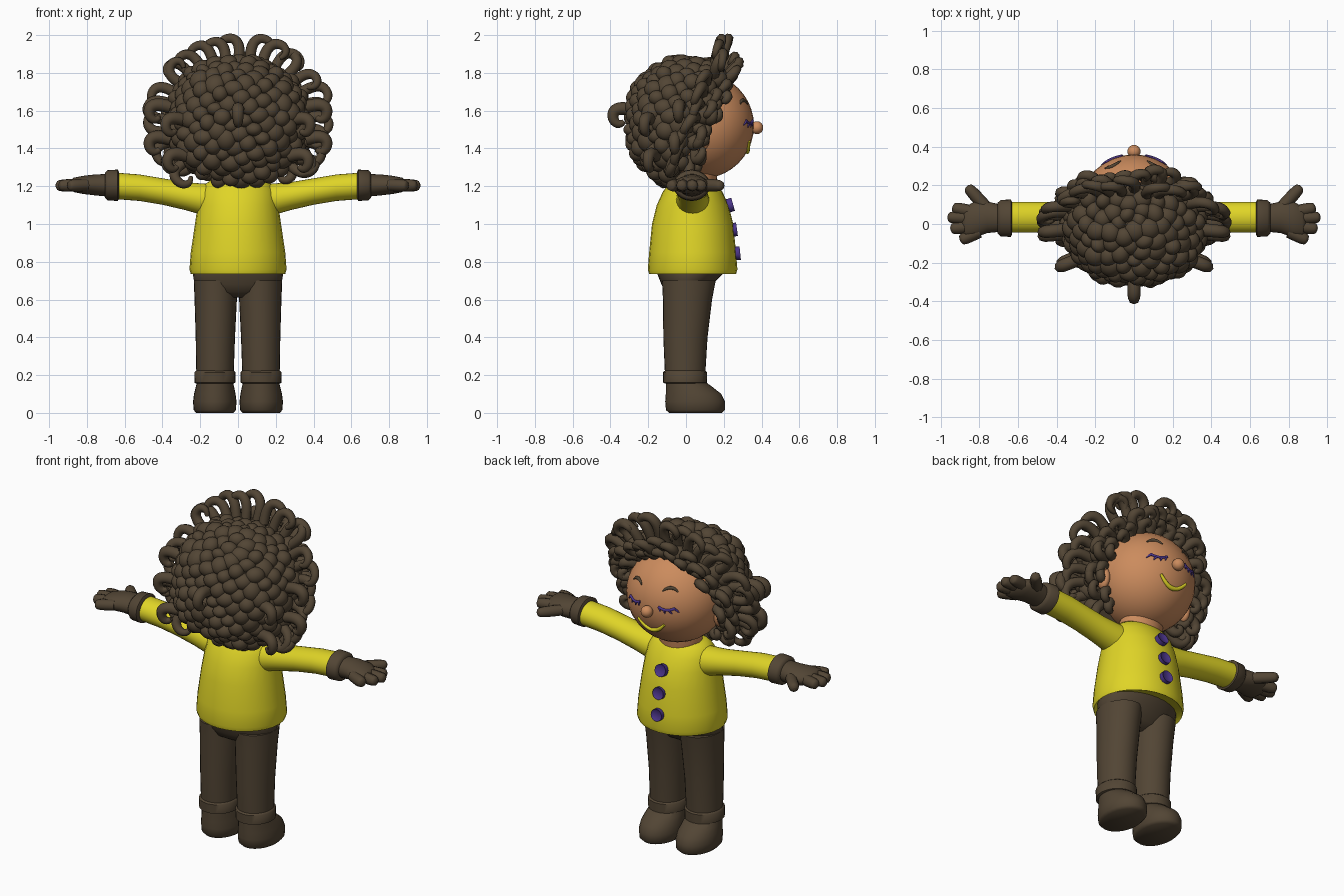
import bpy, bmesh, math, random
from mathutils import Vector

random.seed(4)
cube = bpy.data.objects.get("Cube")
if cube:
    bpy.data.objects.remove(cube)


def material(name, rgb):
    m = bpy.data.materials.new(name)
    m.use_nodes = True
    m.diffuse_color = (*rgb, 1)
    m.node_tree.nodes["Principled BSDF"].inputs["Base Color"].default_value = (*rgb, 1)
    return m


BROWN = material("dark brown", (0.085, 0.06, 0.035))
YELLOW = material("bright yellow", (0.74, 0.66, 0.02))
SKIN = material("warm skin", (0.6, 0.26, 0.11))
PURPLE = material("purple", (0.07, 0.035, 0.25))


def smooth(ob, angle=50):
    bpy.ops.object.select_all(action='DESELECT')
    ob.select_set(True)
    bpy.context.view_layer.objects.active = ob
    bpy.ops.object.shade_smooth_by_angle(angle=math.radians(angle))
    return ob


def finish(bm, name, mat):
    bmesh.ops.recalc_face_normals(bm, faces=bm.faces)
    me = bpy.data.meshes.new(name)
    bm.to_mesh(me)
    bm.free()
    me.materials.append(mat)
    ob = bpy.data.objects.new(name, me)
    bpy.context.collection.objects.link(ob)
    return smooth(ob)


def loft(name, mat, rings, along_x=False, sides=28):
    """Skin elliptical rings: (position, centre a, centre b, radius a, radius b)."""
    bm = bmesh.new()
    loops = []
    for pos, ca, cb, ra, rb in rings:
        loop = []
        for i in range(sides):
            t = math.tau * i / sides
            a, b = ca + ra * math.cos(t), cb + rb * math.sin(t)
            loop.append(bm.verts.new((pos, a, b) if along_x else (a, b, pos)))
        loops.append(loop)
    for lo, hi in zip(loops, loops[1:]):
        for i in range(sides):
            j = (i + 1) % sides
            bm.faces.new((lo[i], lo[j], hi[j], hi[i]))
    bm.faces.new(loops[0])
    bm.faces.new(loops[-1])
    return finish(bm, name, mat)


def ball(name, mat, centre, radii):
    bm = bmesh.new()
    bmesh.ops.create_uvsphere(bm, u_segments=32, v_segments=20, radius=1)
    for v in bm.verts:
        v.co = Vector(centre) + Vector(c * r for c, r in zip(v.co, radii))
    return finish(bm, name, mat)


def tubes(name, mat, paths, depth):
    """Round strands along smooth paths; each path is a list of (point, radius factor)."""
    cu = bpy.data.curves.new(name, 'CURVE')
    cu.dimensions = '3D'
    cu.bevel_depth, cu.bevel_resolution = depth, 2
    cu.use_fill_caps = True
    for path in paths:
        sp = cu.splines.new('NURBS')
        sp.points.add(len(path) - 1)
        for p, (co, r) in zip(sp.points, path):
            p.co, p.radius = (*co, 1), r
        sp.order_u, sp.resolution_u, sp.use_endpoint_u = 3, 4, True
    cu.materials.append(mat)
    ob = bpy.data.objects.new(name, cu)
    bpy.context.collection.objects.link(ob)
    bpy.ops.object.select_all(action='DESELECT')
    ob.select_set(True)
    bpy.context.view_layer.objects.active = ob
    bpy.ops.object.convert(target='MESH')
    return smooth(bpy.context.view_layer.objects.active)


# Jersey, neck and hips
loft("jersey", YELLOW, [
    (0.75, 0, 0.035, 0.235, 0.215), (0.735, 0, 0.035, 0.25, 0.23), (0.76, 0, 0.035, 0.257, 0.237),
    (0.85, 0, 0.035, 0.25, 0.23), (1.0, 0, 0.035, 0.228, 0.215), (1.1, 0, 0.035, 0.213, 0.19),
    (1.17, 0, 0.035, 0.2, 0.158), (1.21, 0, 0.035, 0.175, 0.13), (1.235, 0, 0.035, 0.14, 0.11)])
loft("neck", SKIN, [(1.2, 0, 0.05, 0.12, 0.11), (1.25, 0, 0.055, 0.13, 0.11), (1.3, 0, 0.07, 0.12, 0.1)])
loft("hips", BROWN, [
    (0.61, 0, 0, 0.1, 0.06), (0.64, 0, 0, 0.19, 0.11), (0.68, 0, 0.005, 0.23, 0.135),
    (0.73, 0, 0.02, 0.238, 0.17), (0.78, 0, 0.03, 0.235, 0.19)])

# Buttons: a disc with a raised rim, leaning with the jersey front
for i, (y, z, lean) in enumerate(((0.272, 0.845, 0.1), (0.255, 0.97, 0.14), (0.235, 1.1, 0.28))):
    bm = bmesh.new()
    bmesh.ops.create_cone(bm, cap_ends=True, segments=18, radius1=0.036, radius2=0.036, depth=0.03)
    top = max(bm.faces, key=lambda f: f.calc_center_median().z)
    bmesh.ops.inset_region(bm, faces=[top], thickness=0.011, depth=-0.008)
    button = finish(bm, f"button_{i + 1}", PURPLE)
    button.location = (0, y, z)
    button.rotation_euler = (-math.pi / 2 + lean, 0, 0)

# Limbs, mirrored
for s, side in ((1, "left"), (-1, "right")):
    loft(f"{side}_leg", BROWN, [
        (0.17, s * 0.122, -0.005, 0.098, 0.105), (0.4, s * 0.12, -0.003, 0.104, 0.117),
        (0.6, s * 0.118, 0.008, 0.112, 0.13), (0.7, s * 0.118, 0.015, 0.116, 0.142)])
    loft(f"{side}_trouser_cuff", BROWN, [
        (0.155, s * 0.122, -0.005, 0.098, 0.105), (0.16, s * 0.122, -0.005, 0.108, 0.116),
        (0.215, s * 0.122, -0.005, 0.109, 0.117), (0.225, s * 0.122, -0.005, 0.098, 0.105)])
    loft(f"{side}_shoe", BROWN, [
        (0.0, s * 0.123, 0.05, 0.098, 0.14), (0.015, s * 0.123, 0.05, 0.112, 0.156),
        (0.06, s * 0.123, 0.048, 0.115, 0.158), (0.1, s * 0.123, 0.04, 0.11, 0.147),
        (0.135, s * 0.122, 0.018, 0.102, 0.125), (0.17, s * 0.122, -0.005, 0.093, 0.1)])
    loft(f"{side}_sleeve", YELLOW, [
        (s * 0.1, 0.035, 1.12, 0.09, 0.09), (s * 0.2, 0.035, 1.133, 0.086, 0.082),
        (s * 0.28, 0.035, 1.148, 0.08, 0.074), (s * 0.4, 0.035, 1.172, 0.078, 0.07),
        (s * 0.52, 0.035, 1.192, 0.08, 0.07), (s * 0.65, 0.035, 1.202, 0.08, 0.07)], True)
    loft(f"{side}_glove_cuff", BROWN, [
        (s * 0.63, 0.03, 1.205, 0.08, 0.07), (s * 0.637, 0.03, 1.205, 0.097, 0.083),
        (s * 0.69, 0.03, 1.205, 0.094, 0.08), (s * 0.705, 0.03, 1.205, 0.08, 0.065)], True)
    loft(f"{side}_palm", BROWN, [
        (s * 0.69, 0.03, 1.205, 0.07, 0.06), (s * 0.76, 0.035, 1.207, 0.082, 0.055),
        (s * 0.82, 0.025, 1.207, 0.094, 0.048), (s * 0.87, 0.01, 1.207, 0.08, 0.038),
        (s * 0.89, 0.01, 1.207, 0.05, 0.02)], True)
    fingers = []
    for x0, y0, x1, y1 in ((0.75, 0.07, 0.865, 0.195), (0.82, 0.06, 0.94, 0.085),
                           (0.82, 0.03, 0.965, 0.035), (0.82, -0.01, 0.95, -0.025),
                           (0.8, -0.04, 0.9, -0.085)):
        a, b = Vector((s * x0, y0, 1.207)), Vector((s * x1, y1, 1.203))
        fingers.append([(a, 1), (a.lerp(b, 0.5), 1.05), (a.lerp(b, 0.85), 0.95), (a.lerp(b, 0.97), 0.7), (b, 0.2)])
    tubes(f"{side}_fingers", BROWN, fingers, 0.032)

# Head, nose and ears
HEAD, HEAD_R = Vector((0, 0.08, 1.52)), Vector((0.285, 0.28, 0.28))
ball("head", SKIN, HEAD, HEAD_R)
ball("nose", SKIN, (0, 0.375, 1.51), (0.034, 0.034, 0.034))
for s, side in ((1, "left"), (-1, "right")):
    ball(f"{side}_ear", SKIN, (s * 0.285, 0.08, 1.45), (0.03, 0.045, 0.065))
    rim = [(Vector((s * 0.305, 0.08 + 0.036 * math.sin(t), 1.455 + 0.055 * math.cos(t))), 1)
           for t in (-2.6, -1.9, -1.2, -0.4, 0.4, 1.1)]
    tubes(f"{side}_ear_rim", SKIN, [rim], 0.013)


def on_face(x, z, r=1):
    k = 1 - (x / HEAD_R.x) ** 2 - ((z - HEAD.z) / HEAD_R.z) ** 2
    return Vector((x, HEAD.y + HEAD_R.y * math.sqrt(k), z)), r


# Painted-on features following the face
steps = [i / 4 - 1 for i in range(9)]
tubes("smile", YELLOW, [[on_face(0.088 * t, 1.382 + 0.055 * t * t, 1 - 0.4 * t * t) for t in steps]], 0.013)
for s, side in ((1, "left"), (-1, "right")):
    tubes(f"{side}_eyebrow", BROWN, [[on_face(s * (0.11 + 0.04 * t), 1.655 - 0.02 * t * t, 1.1 - 0.7 * t * t)
                                      for t in steps]], 0.009)
    lashes = [[on_face(s * (0.105 + 0.045 * t), 1.533 + 0.014 * t * t) for t in steps]]
    for t in (-0.8, -0.3, 0.3, 0.9):
        x, z = 0.105 + 0.045 * t, 1.533 + 0.014 * t * t
        lashes.append([on_face(s * x, z), on_face(s * (x + 0.006 + 0.008 * t), z - 0.01, 0.8),
                       on_face(s * (x + 0.012 + 0.012 * t), z - 0.022, 0.4)])
    tubes(f"{side}_eyelid_lashes", PURPLE, lashes, 0.0075)

# Hair mass: a boxy ellipsoid cut off along the slanted hairline
HAIR, HAIR_R = Vector((0, 0.02, 1.54)), Vector((0.335, 0.3, 0.31))
LINE = Vector((0, 0.11, 1.52))
OUT = Vector((0, 0.922, -0.387))
UP = Vector((0, 0.387, 0.922))


def hair_point(d):
    k = sum(abs(c) ** 2.4 for c in d) ** (1 / 2.4)
    return HAIR + Vector(c * r / k for c, r in zip(d, HAIR_R))


bm = bmesh.new()
bmesh.ops.create_icosphere(bm, subdivisions=4, radius=1)
for v in bm.verts:
    v.co = hair_point(v.co)
bmesh.ops.bisect_plane(bm, geom=bm.verts[:] + bm.edges[:] + bm.faces[:],
                       plane_co=LINE - OUT * 0.03, plane_no=OUT, clear_outer=True)
bmesh.ops.holes_fill(bm, edges=[e for e in bm.edges if e.is_boundary])
finish(bm, "hair_mass", BROWN)

# Overlapping locks spread evenly over the mass
bm = bmesh.new()
COUNT = 300
for i in range(COUNT):
    z = 1 - 2 * (i + 0.5) / COUNT
    a = i * math.pi * (3 - math.sqrt(5))
    d = Vector((math.cos(a) * math.sqrt(1 - z * z), math.sin(a) * math.sqrt(1 - z * z), z))
    p = hair_point(d)
    if (p - LINE).dot(OUT) > -0.03:
        continue
    lock = bmesh.ops.create_icosphere(bm, subdivisions=3, radius=1)["verts"]
    turn = d.to_track_quat('Z', 'Y')
    size = random.uniform(0.042, 0.056)
    grow = Vector((size, size * random.uniform(0.8, 1.1), 0.045))
    p = p + d * random.uniform(-0.015, 0.012)
    for v in lock:
        v.co = p + turn @ Vector(c * g for c, g in zip(v.co, grow))
finish(bm, "hair_locks", BROWN)


def hook(root, out, side, size):
    """A tapering curl that leaves the root outwards and bends over sideways."""
    shape = ((0, 0, 1), (0.55, -0.1, 1), (1, 0.1, 0.95), (1.02, 0.55, 0.8), (0.7, 0.75, 0.65), (0.5, 0.55, 0.4))
    return [(root + size * (out * a + side * b), r) for a, b, r in shape]


# Curls around the hairline: a long outer row and two short rows framing the face
curls = []
for row, (count, radius, depth, tilt, size) in enumerate((
        (25, 0.335, -0.07, -0.15, 0.145), (23, 0.30, -0.02, 0.3, 0.1), (21, 0.275, -0.005, 0.6, 0.065))):
    for i in range(count):
        a = math.radians(-42 + 264 * i / (count - 1))
        ray = Vector((math.cos(a), 0, 0)) + UP * math.sin(a)
        along = Vector((-math.sin(a), 0, 0)) + UP * math.cos(a)
        along = along * (-1 if math.cos(a) > 0 else 1) * random.choice((1, 1, -1))
        root = LINE + ray * radius + OUT * (depth + random.uniform(-0.02, 0.02))
        out = (ray + OUT * tilt).normalized()
        curls.append(hook(root, out, (along + OUT * random.uniform(-0.3, 0.3)).normalized(),
                          size * random.uniform(0.85, 1.08)))
tubes("hairline_curls", BROWN, curls, 0.029)

# Stray curls at the sides and back of the head
strays = []
for s in (1, -1):
    for x, y, z, dy in ((0.36, -0.03, 1.62, -0.1), (0.36, -0.05, 1.45, -0.1),
                        (0.28, -0.18, 1.55, -0.4), (0.27, -0.16, 1.36, -0.4)):
        strays.append(hook(Vector((s * x, y, z)), Vector((s, dy, 0.1)).normalized(), Vector((0, 0, -1)), 0.11))
strays.append(hook(Vector((0, -0.27, 1.6)), Vector((0, -1, 0.1)), Vector((0, 0, -1)), 0.115))
tubes("stray_curls", BROWN, strays, 0.034)
